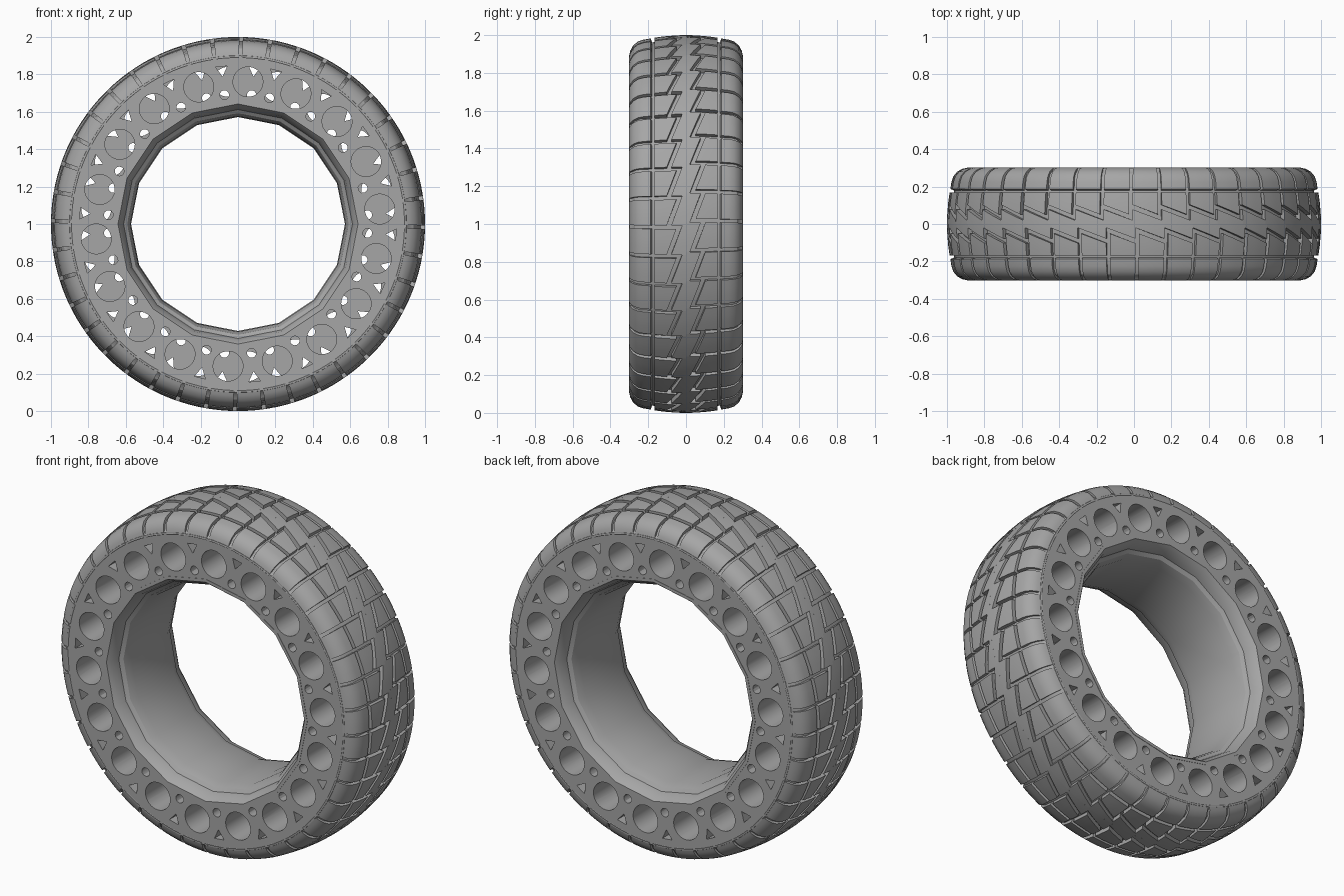
import bpy, bmesh, math
from mathutils import Matrix

cube = bpy.data.objects.get("Cube")
if cube:
    bpy.data.objects.remove(cube, do_unlink=True)

PITCHES, HOLES, STEPS = 40, 18, 3
PITCH = 2 * math.pi / PITCHES
START = math.radians(0.4)
HALF_TURN = Matrix.Rotation(math.pi, 4, 'Z')

rubber = bpy.data.materials.new("grey rubber")
rubber.use_nodes = True
rubber.diffuse_color = (0.38, 0.38, 0.38, 1)
bsdf = next(n for n in rubber.node_tree.nodes if n.type == 'BSDF_PRINCIPLED')
bsdf.inputs["Base Color"].default_value = rubber.diffuse_color
bsdf.inputs["Roughness"].default_value = 0.7


def make(name, bm, turned=False):
    """Turn a bmesh about the wheel centre into an object standing on the floor."""
    if turned:
        bm.transform(HALF_TURN)
    bmesh.ops.recalc_face_normals(bm, faces=bm.faces)
    mesh = bpy.data.meshes.new(name)
    bm.transform(Matrix.Translation((0, 0, 1)))
    bm.to_mesh(mesh)
    bm.free()
    mesh.materials.append(rubber)
    ob = bpy.data.objects.new(name, mesh)
    bpy.context.collection.objects.link(ob)
    return ob


def smooth(ob, angle=35):
    bpy.ops.object.select_all(action='DESELECT')
    ob.select_set(True)
    bpy.context.view_layer.objects.active = ob
    bpy.ops.object.shade_smooth_by_angle(angle=math.radians(angle))


def polar(a, y, r):
    return (r * math.cos(a), y, r * math.sin(a))


def revolve(half, segments):
    """Closed ring from a half section of (y, r) points, mirrored in y."""
    section = half + [(-y, r) for y, r in reversed(half) if y > 0]
    bm = bmesh.new()
    rings = [[bm.verts.new(polar(2 * math.pi * i / segments, y, r)) for y, r in section]
             for i in range(segments)]
    n = len(section)
    for i in range(segments):
        a, b = rings[i], rings[(i + 1) % segments]
        for j in range(n):
            k = (j + 1) % n
            bm.faces.new((a[j], a[k], b[k], b[j]))
    return bm


def block(bm, angle, t0, t1, cols, top, base):
    """Raised tread block: a grid of top points with walls down to base points."""
    def layer(fn):
        rows = []
        for i in range(STEPS + 1):
            t = t0 + (t1 - t0) * i / STEPS
            rows.append([bm.verts.new(polar(angle + t * PITCH, *fn(t, j)))
                         for j in range(cols)])
        return rows
    up, low = layer(top), layer(base)
    for g in (up, low):
        for i in range(STEPS):
            for j in range(cols - 1):
                bm.faces.new((g[i][j], g[i][j + 1], g[i + 1][j + 1], g[i + 1][j]))
    for i in range(STEPS):
        for j in (0, cols - 1):
            bm.faces.new((up[i][j], up[i + 1][j], low[i + 1][j], low[i][j]))
    for j in range(cols - 1):
        for i in (0, STEPS):
            bm.faces.new((up[i][j], up[i][j + 1], low[i][j + 1], low[i][j]))


def crown(y):
    return 1 - 0.5 * y * y


# Tread surfaces: sawtooth centre rib, inner blocks, rounded shoulder blocks
SHOULDER = [(.187, .982), (.225, .976), (.255, .966), (.28, .945), (.295, .918), (.3015, .89)]


def rib(t, j):
    y = j / 3 * (0.02 + 0.058 * t)
    return y, crown(y)


def inner(t, j):
    a = 0.044 + 0.058 * t
    y = a + (0.168 - a) * j / 3
    return y, crown(y)


def shoulder(t, j):
    return SHOULDER[j]


def sunk(fn, squeeze=1.0):
    def base(t, j):
        y, r = fn(t, j)
        return y * squeeze, r - 0.035
    return base


for turned, side in ((False, "back"), (True, "front")):
    for name, fn, cols, t0, squeeze in (("centre_rib", rib, 4, 0.0, 1),
                                        ("inner_tread_blocks", inner, 4, 0.13, 1),
                                        ("shoulder_blocks", shoulder, 6, 0.12, 0.93)):
        bm = bmesh.new()
        for k in range(PITCHES):
            block(bm, START + k * PITCH, t0, 1.0, cols, fn, sunk(fn, squeeze))
        if fn is rib:
            bmesh.ops.remove_doubles(bm, verts=bm.verts, dist=1e-5)
        smooth(make(f"{side}_{name}", bm, turned))

# Carcass below the tread
body = make("tyre_body", revolve([(0, .642), (.3, .642), (.3, .9), (.284, .912), (.27, .938),
                                  (.245, .953), (.187, .96), (.168, .963), (0, .978)], 120))


def prism(bm, angle, r, size, sides, y0, y1):
    """Hole cutter along y, with one corner pointing to the hub."""
    cx, _, cz = polar(angle, 0, r)
    ends = []
    for y in (y0, y1):
        ring = []
        for i in range(sides):
            px, _, pz = polar(angle + math.pi + 2 * math.pi * i / sides, 0, size)
            ring.append(bm.verts.new((cx + px, y, cz + pz)))
        ends.append(ring)
        bm.faces.new(ring)
    for i in range(sides):
        k = (i + 1) % sides
        bm.faces.new((ends[0][i], ends[0][k], ends[1][k], ends[1][i]))


# Side holes: deep round pockets, with triangular and small round holes between
for turned in (False, True):
    bm = bmesh.new()
    for k in range(HOLES):
        a = math.radians(94) + k * 2 * math.pi / HOLES
        mid = a + math.pi / HOLES
        prism(bm, a, 0.762, 0.08, 32, 0.02, 0.4)
        prism(bm, mid, 0.828, 0.036, 3, -0.04, 0.4)
        prism(bm, mid, 0.694, 0.025, 12, -0.04, 0.4)
    cutter = make("hole_cutter", bm, turned)
    cutter.hide_render = True
    mod = body.modifiers.new("holes", 'BOOLEAN')
    mod.operation = 'DIFFERENCE'
    mod.solver = 'EXACT'
    mod.object = cutter
    bpy.ops.object.select_all(action='DESELECT')
    body.select_set(True)
    bpy.context.view_layer.objects.active = body
    bpy.ops.object.modifier_apply(modifier=mod.name)
    bpy.data.objects.remove(cutter, do_unlink=True)
smooth(body, 30)

# Coarse stepped lining of the bore
lining = make("bore_lining", revolve([(0, .572), (.17, .576), (.215, .592), (.23, .612),
                                      (.275, .622), (.302, .642), (.302, .66), (0, .66)], 16))
smooth(lining, 25)
